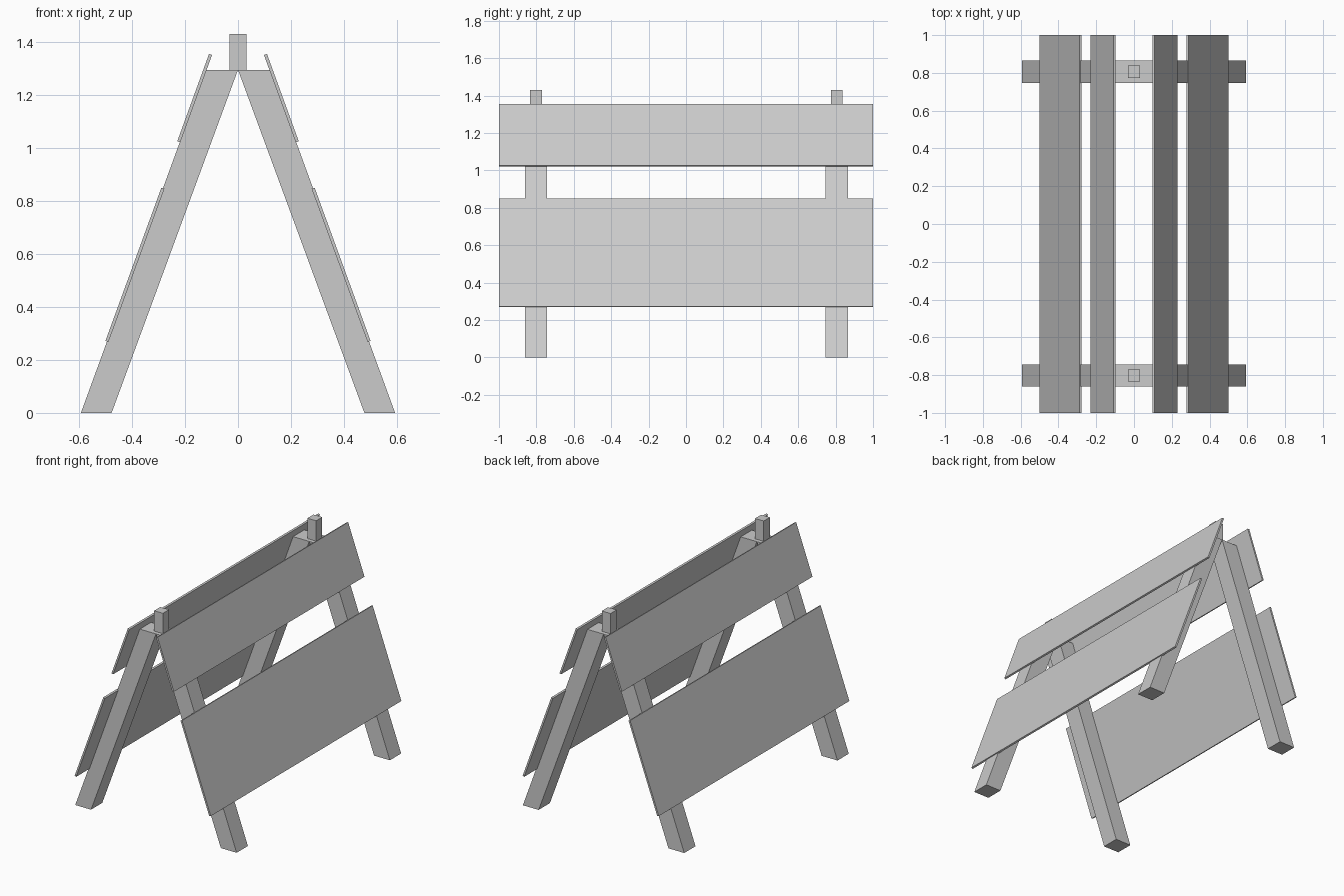
import bpy
import bmesh
from mathutils import Vector

cube = bpy.data.objects.get("Cube")
if cube:
    bpy.data.objects.remove(cube, do_unlink=True)

grey = bpy.data.materials.new("plain_grey")
grey.use_nodes = True
grey.diffuse_color = (0.6, 0.6, 0.6, 1)
grey.node_tree.nodes["Principled BSDF"].inputs["Base Color"].default_value = (0.6, 0.6, 0.6, 1)


def extrude_profile(name, profile, y_start, y_end):
    """Extrude an (x, z) outline along y."""
    bm = bmesh.new()
    face = bm.faces.new([bm.verts.new((x, y_start, z)) for x, z in profile])
    result = bmesh.ops.extrude_face_region(bm, geom=[face])
    moved = [v for v in result["geom"] if isinstance(v, bmesh.types.BMVert)]
    bmesh.ops.translate(bm, verts=moved, vec=(0, y_end - y_start, 0))
    bmesh.ops.recalc_face_normals(bm, faces=bm.faces)
    mesh = bpy.data.meshes.new(name)
    bm.to_mesh(mesh)
    bm.free()
    mesh.materials.append(grey)
    obj = bpy.data.objects.new(name, mesh)
    bpy.context.collection.objects.link(obj)


def board_profile(bottom, top, thickness=0.012):
    """Thin rectangle rising from the inner bottom to the inner top corner."""
    a, b = Vector(bottom), Vector(top)
    along = (b - a).normalized()
    out = Vector((along.y, -along.x)) * thickness
    return [a, a + out, b + out, b]


LEG = [(0.477, 0), (0.593, 0), (0.12, 1.295), (0, 1.295)]
POST = [(-0.032, 1.295), (0.032, 1.295), (0.032, 1.43), (-0.032, 1.43)]
BOARDS = {
    "upper_board": board_profile((0.218, 1.021), (0.098, 1.351)),
    "lower_board": board_profile((0.489, 0.268), (0.278, 0.846)),
}

# Splayed legs and the short post on each end frame
for end, y in (("front", -0.802), ("back", 0.806)):
    for side, sx in (("left", 1), ("right", -1)):
        extrude_profile(f"{end}_{side}_leg", [(sx * x, z) for x, z in LEG], y - 0.059, y + 0.059)
    extrude_profile(f"{end}_post", POST, y - 0.032, y + 0.032)

# Long boards on both slopes
for name, profile in BOARDS.items():
    for side, sx in (("left", 1), ("right", -1)):
        extrude_profile(f"{side}_{name}", [(sx * x, z) for x, z in profile], -1, 1)
